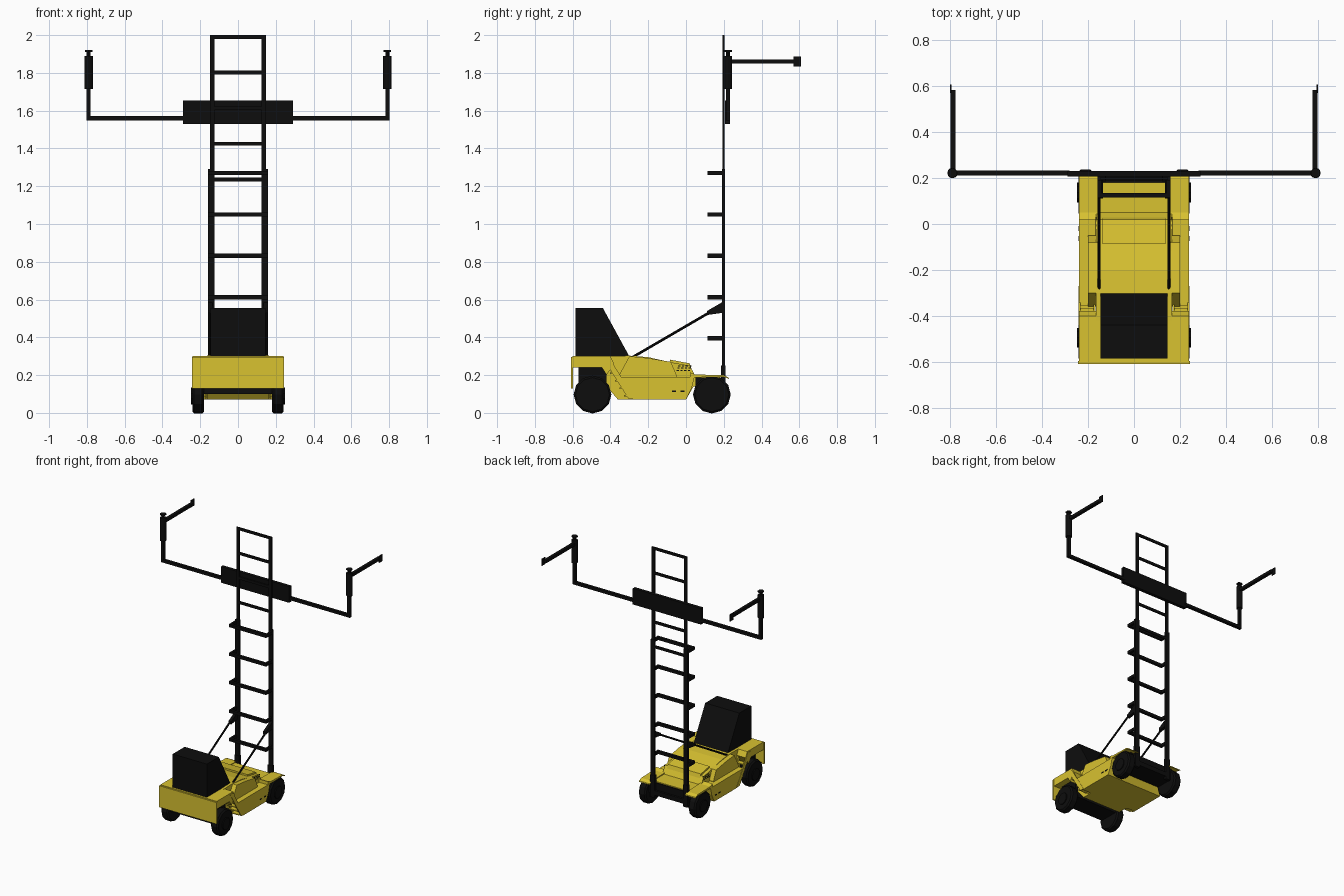
import bpy, bmesh, math
from mathutils import Vector, Matrix


def material(name, rgb):
    m = bpy.data.materials.new(name)
    m.diffuse_color = (*rgb, 1)
    return m


YELLOW = material("yellow_paint", (0.69, 0.54, 0.03))
BLACK = material("black_paint", (0.004, 0.004, 0.004))


def finish(name, bm, mat):
    bmesh.ops.recalc_face_normals(bm, faces=bm.faces)
    me = bpy.data.meshes.new(name)
    bm.to_mesh(me)
    bm.free()
    ob = bpy.data.objects.new(name, me)
    me.materials.append(mat)
    bpy.context.collection.objects.link(ob)
    return ob


def prism(name, pts, x0, x1, mat):
    """Side profile given as (y, z), extruded along x."""
    bm = bmesh.new()
    face = bm.faces.new([bm.verts.new((x0, y, z)) for y, z in pts])
    ext = bmesh.ops.extrude_face_region(bm, geom=[face])
    verts = [v for v in ext["geom"] if isinstance(v, bmesh.types.BMVert)]
    bmesh.ops.translate(bm, verts=verts, vec=(x1 - x0, 0, 0))
    return finish(name, bm, mat)


def box(name, x0, x1, y0, y1, z0, z1, mat):
    return prism(name, [(y0, z0), (y1, z0), (y1, z1), (y0, z1)], x0, x1, mat)


def rod(name, a, b, r, sides, mat):
    a, b = Vector(a), Vector(b)
    bm = bmesh.new()
    rot = (b - a).to_track_quat('Z', 'Y').to_matrix().to_4x4()
    bmesh.ops.create_cone(bm, cap_ends=True, segments=sides, radius1=r, radius2=r,
                          depth=(b - a).length,
                          matrix=Matrix.Translation((a + b) / 2) @ rot)
    return finish(name, bm, mat)


# central body, hood and raised engine cover
prism("body", [(-0.42, 0.14), (-0.36, 0.07), (0.0, 0.07), (0.04, 0.14), (0.18, 0.14), (0.18, 0.195),
               (0.05, 0.195), (0.02, 0.25), (-0.09, 0.27), (-0.2, 0.295), (-0.3, 0.303),
               (-0.42, 0.3)], -0.165, 0.165, YELLOW)
prism("engine_cover", [(-0.085, 0.25), (-0.085, 0.282), (0.02, 0.262), (0.035, 0.215),
                       (0.035, 0.19)], -0.14, 0.14, YELLOW)

# cab end deck and bumper panel
prism("rear_deck", [(-0.60, 0.24), (-0.445, 0.24), (-0.42, 0.2), (-0.38, 0.26), (-0.40, 0.3),
                    (-0.60, 0.3)], -0.24, 0.24, YELLOW)
box("bumper_panel", -0.243, 0.243, -0.609, -0.597, 0.13, 0.295, YELLOW)
prism("cab", [(-0.585, 0.29), (-0.295, 0.29), (-0.44, 0.555), (-0.585, 0.555)],
      -0.145, 0.145, BLACK)

# axle housings
box("cab_axle", -0.19, 0.19, -0.57, -0.42, 0.1, 0.24, BLACK)
box("mast_axle", -0.19, 0.19, 0.05, 0.19, 0.1, 0.188, BLACK)

for s, side in ((-1, "left"), (1, "right")):
    # side pod between the wheels
    prism("side_pod_" + side, [(-0.355, 0.19), (-0.28, 0.07), (0.0, 0.07), (0.03, 0.13),
                               (0.045, 0.19)], s * 0.16, s * 0.24, YELLOW)
    prism("upper_panel_" + side, [(-0.36, 0.19), (-0.30, 0.3), (-0.2, 0.29), (-0.08, 0.27),
                                  (-0.05, 0.2), (-0.05, 0.19)], s * 0.15, s * 0.2, YELLOW)
    # mudguard
    prism("mudguard_" + side, [(0.02, 0.188), (0.2, 0.19), (0.228, 0.18), (0.225, 0.187),
                               (0.2, 0.2), (0.05, 0.203), (0.02, 0.215)],
          s * 0.15, s * 0.24, YELLOW)

    # access steps
    for x in (0.168, 0.234):
        prism("step_stringer_" + side, [(-0.44, 0.29), (-0.405, 0.29), (-0.27, 0.075),
                                        (-0.305, 0.075)], s * x, s * (x + 0.008), YELLOW)
    for i in range(5):
        y, z = -0.405 + i * 0.025, 0.25 - i * 0.04
        box("step_tread_" + side, s * 0.17, s * 0.238, y - 0.022, y + 0.015,
            z - 0.004, z + 0.004, YELLOW)

    # vent slits and lower slots
    for row in range(3):
        for col in range(4):
            y, z = -0.05 + 0.02 * col + 0.004 * row, 0.222 + 0.012 * row
            box("vent_slit_" + side, s * 0.163, s * 0.167, y, y + 0.012, z, z + 0.005, BLACK)
    for y in (-0.075, -0.03):
        box("side_slot_" + side, s * 0.238, s * 0.242, y, y + 0.022, 0.11, 0.118, BLACK)

    # wheels with hubs
    for end, y in (("cab", -0.495), ("mast", 0.137)):
        tyre = rod(f"{end}_wheel_{side}", (s * 0.18, y, 0.097), (s * 0.242, y, 0.097),
                   0.1, 12, BLACK)
        bev = tyre.modifiers.new("bevel", 'BEVEL')
        bev.width, bev.segments, bev.limit_method = 0.01, 1, 'ANGLE'
        bev.angle_limit = math.radians(50)
        rod(f"{end}_hub_{side}", (s * 0.2, y, 0.09), (s * 0.249, y, 0.09), 0.045, 10, BLACK)

    # mast rails: fixed outer and raised inner
    box("outer_rail_" + side, s * 0.124, s * 0.158, 0.19, 0.206, 0.08, 1.29, BLACK)
    box("rail_foot_" + side, s * 0.122, s * 0.16, 0.186, 0.209, 0.08, 0.25, BLACK)
    box("inner_rail_" + side, s * 0.125, s * 0.149, 0.193, 0.203, 1.2, 2.0, BLACK)

    # tilt cylinder with its mast bracket
    rod("tilt_cylinder_" + side, (s * 0.152, -0.42, 0.215), (s * 0.152, 0.13, 0.535),
        0.007, 8, BLACK)
    prism("tilt_bracket_" + side, [(0.112, 0.54), (0.112, 0.518), (0.195, 0.53), (0.195, 0.588)],
          s * 0.136, s * 0.158, BLACK)

    # lifting arm: beam, riser, cylinder, cap and long reach arm
    box("beam_" + side, s * 0.28, s * 0.8, 0.211, 0.233, 1.549, 1.571, BLACK)
    box("riser_" + side, s * 0.78, s * 0.802, 0.211, 0.233, 1.549, 1.73, BLACK)
    rod("swivel_cylinder_" + side, (s * 0.791, 0.222, 1.715), (s * 0.791, 0.222, 1.89),
        0.0225, 12, BLACK)
    rod("swivel_neck_" + side, (s * 0.791, 0.222, 1.88), (s * 0.791, 0.222, 1.92),
        0.011, 10, BLACK)
    rod("swivel_cap_" + side, (s * 0.791, 0.222, 1.911), (s * 0.791, 0.222, 1.92),
        0.0225, 6, BLACK)
    box("reach_arm_" + side, s * 0.777, s * 0.8, 0.222, 0.583, 1.85, 1.872, BLACK)
    box("grip_plate_" + side, s * 0.796, s * 0.802, 0.57, 0.608, 1.834, 1.886, BLACK)

# outer mast hoops: crossbar standing off the rails on side plates
for z in (0.395, 0.612, 0.832, 1.05, 1.27):
    box("hoop_crossbar", -0.158, 0.158, 0.115, 0.135, z - 0.011, z + 0.011, BLACK)
    for s in (-1, 1):
        box("hoop_side", s * 0.142, s * 0.158, 0.115, 0.2, z - 0.011, z + 0.011, BLACK)

# inner mast rungs
for i in range(5):
    z = 1.99 - i * 0.1885
    box("inner_rung", -0.14, 0.14, 0.193, 0.203, z - 0.01, z + 0.01, BLACK)
box("lower_mast_beam", -0.14, 0.14, 0.19, 0.206, 0.1, 0.135, BLACK)

# lifting carriage
box("carriage", -0.29, 0.29, 0.206, 0.232, 1.53, 1.653, BLACK)
